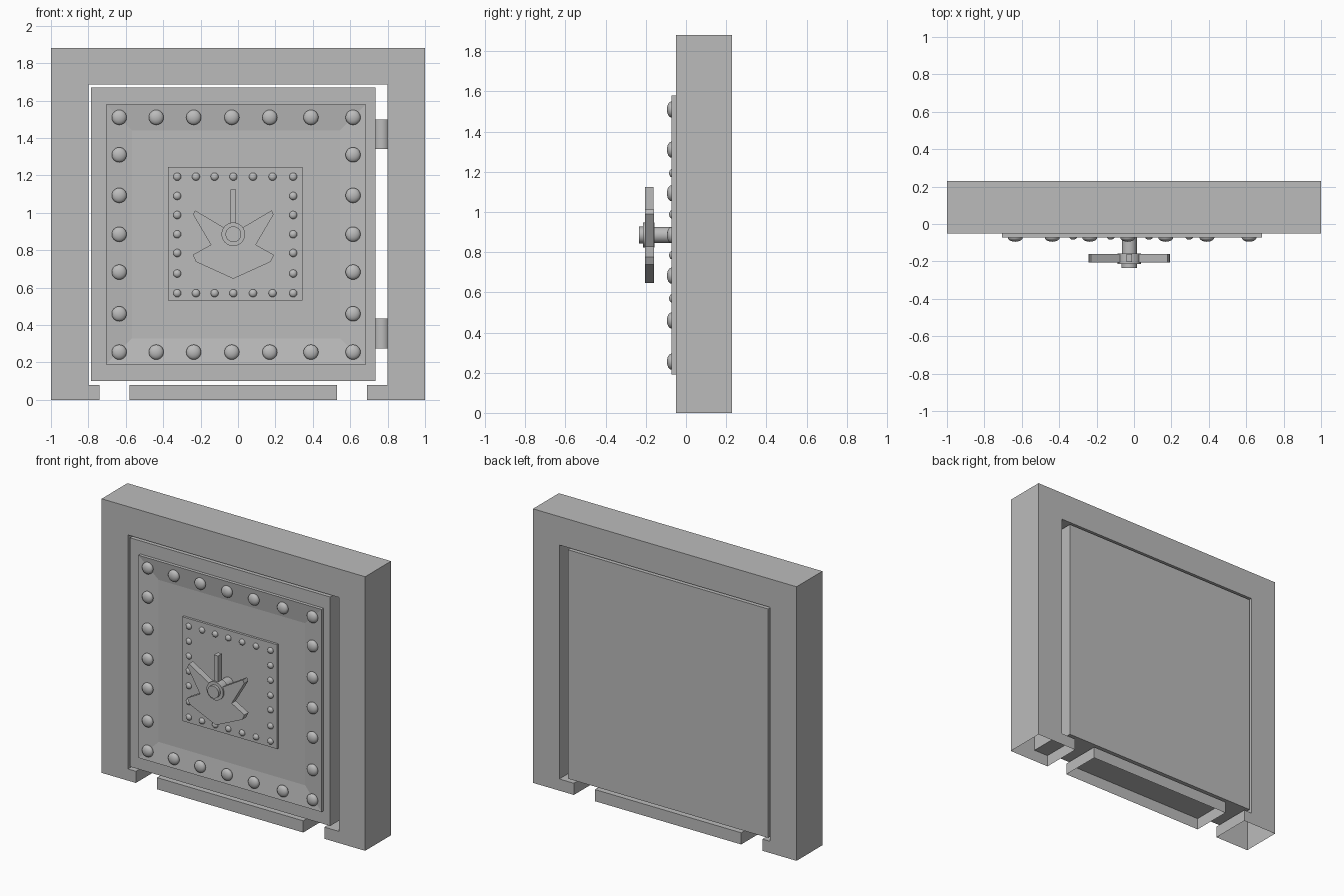
import bpy, bmesh, math
from mathutils import Matrix

if "Cube" in bpy.data.objects:
    bpy.data.objects.remove(bpy.data.objects["Cube"])

steel = bpy.data.materials.new("grey steel")
steel.use_nodes = True
GREY = (0.5, 0.5, 0.5, 1)
steel.diffuse_color = GREY
steel.node_tree.nodes["Principled BSDF"].inputs["Base Color"].default_value = GREY

BACK, FRONT = 0.23, -0.05


def finish(name, bm, smooth=False):
    bmesh.ops.recalc_face_normals(bm, faces=bm.faces)
    mesh = bpy.data.meshes.new(name)
    bm.to_mesh(mesh)
    bm.free()
    mesh.materials.append(steel)
    ob = bpy.data.objects.new(name, mesh)
    bpy.context.collection.objects.link(ob)
    if smooth:
        bpy.ops.object.select_all(action="DESELECT")
        ob.select_set(True)
        bpy.context.view_layer.objects.active = ob
        bpy.ops.object.shade_smooth_by_angle(angle=math.radians(40))
    return ob


def prism(points, front, back):
    """Extrude an x-z outline from front to back."""
    bm = bmesh.new()
    face = bm.faces.new([bm.verts.new((x, front, z)) for x, z in points])
    ext = bmesh.ops.extrude_face_region(bm, geom=[face], use_keep_orig=True)
    for v in ext["geom"]:
        if isinstance(v, bmesh.types.BMVert):
            v.co.y = back
    bmesh.ops.recalc_face_normals(bm, faces=bm.faces)
    return bm


def rect(x0, x1, z0, z1):
    return [(x0, z0), (x1, z0), (x1, z1), (x0, z1)]


def open_bottom(bm):
    """Remove the faces resting on the floor, leaving a hollow shell."""
    floor = [f for f in bm.faces if all(abs(v.co.z) < 1e-4 for v in f.verts)]
    bmesh.ops.delete(bm, geom=floor, context="FACES")


def rod(name, x, z, radius, front, back, sides=32):
    bm = bmesh.new()
    place = Matrix.Translation((x, (front + back) / 2, z)) @ Matrix.Rotation(math.pi / 2, 4, "X")
    bmesh.ops.create_cone(bm, cap_ends=True, segments=sides, radius1=radius,
                          radius2=radius, depth=back - front, matrix=place)
    finish(name, bm, True)


def rivets(name, spots, radius, height, y):
    bm = bmesh.new()
    for x, z in spots:
        place = Matrix.Translation((x, y, z)) @ Matrix.Diagonal((radius, height, radius, 1))
        bmesh.ops.create_uvsphere(bm, u_segments=20, v_segments=12, radius=1, matrix=place)
    finish(name, bm, True)


def border(xs, zs):
    """Spots round a rectangle, from its column and row positions."""
    return [(x, z) for x in xs for z in zs
            if x in (xs[0], xs[-1]) or z in (zs[0], zs[-1])]


# Surround with two short feet, and the sill between them
frame = prism([(-1, 0), (-0.74, 0), (-0.74, 0.08), (-0.8, 0.08), (-0.8, 1.685),
               (0.8, 1.685), (0.8, 0.08), (0.69, 0.08), (0.69, 0), (1, 0),
               (1, 1.88), (-1, 1.88)], FRONT, BACK)
open_bottom(frame)
finish("door_frame", frame)
sill = prism(rect(-0.58, 0.53, 0, 0.08), FRONT, BACK)
open_bottom(sill)
finish("door_sill", sill)

# Door slab
finish("door_slab", prism(rect(-0.785, 0.735, 0.1, 1.67), FRONT, BACK))

# Raised rim with a sunken middle
rim = prism(rect(-0.705, 0.685, 0.19, 1.58), -0.072, FRONT)
face = min(rim.faces, key=lambda f: f.calc_center_median().y)
bmesh.ops.inset_region(rim, faces=[face], thickness=0.139, use_even_offset=True)
for v in face.verts:
    v.co.y = FRONT - 0.002
finish("door_rim", rim)

# Lock plate
finish("lock_plate", prism(rect(-0.375, 0.345, 0.53, 1.245), -0.068, FRONT))

# Rivets
rivets("rim_rivets", border([-0.635, -0.437, -0.237, -0.033, 0.17, 0.39, 0.615],
                            [0.255, 0.46, 0.683, 0.885, 1.093, 1.31, 1.51]),
       0.04, 0.023, -0.072)
rivets("lock_rivets", border([-0.325, -0.225, -0.125, -0.025, 0.08, 0.185, 0.295],
                             [0.57, 0.675, 0.785, 0.885, 0.988, 1.09, 1.193]),
       0.021, 0.016, -0.068)

# Hinges
for name, z in (("lower_hinge", 0.355), ("upper_hinge", 1.42)):
    bm = bmesh.new()
    bmesh.ops.create_cone(bm, cap_ends=True, segments=24, radius1=0.045, radius2=0.045,
                          depth=0.16, matrix=Matrix.Translation((0.768, 0.09, z)))
    finish(name, bm, True)

# Handle wheel: webbed arms mirrored about the hub, plus an upright spoke
HX, HZ = -0.025, 0.885
arm = [(0, -0.238), (0.2, -0.147), (0.217, -0.11), (0.12, -0.056),
       (0.215, 0.105), (0.205, 0.128), (0.04, 0.03)]
outline = arm + [(-x, z) for x, z in reversed(arm[1:])]
finish("handle_arms", prism([(HX + x, HZ + z) for x, z in outline], -0.205, -0.16))
finish("handle_spoke", prism(rect(HX - 0.015, HX + 0.015, HZ, 1.125), -0.204, -0.161))
rod("handle_shaft", HX, HZ, 0.04, -0.165, -0.06)
rod("handle_hub", HX, HZ, 0.063, -0.215, -0.158)
rod("handle_cap", HX, HZ, 0.042, -0.235, -0.21)
